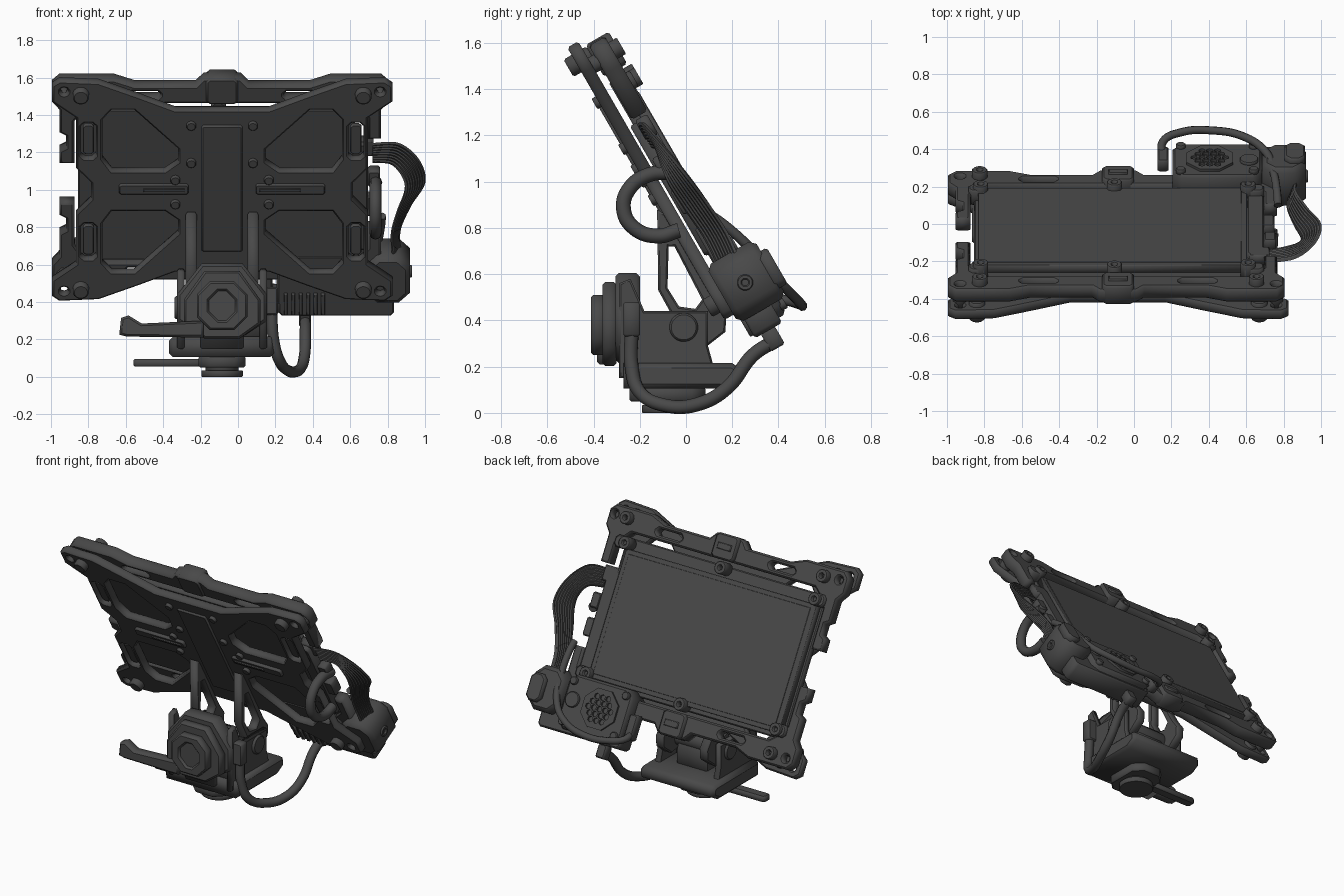
import bpy, math
from mathutils import Matrix, Vector

if "Cube" in bpy.data.objects:
    bpy.data.objects.remove(bpy.data.objects["Cube"])

CX = -0.085                       # symmetry line of panel and base
mat = bpy.data.materials.new("dark grey")
mat.diffuse_color = (0.066, 0.066, 0.066, 1)
mat.use_nodes = True
mat.node_tree.nodes["Principled BSDF"].inputs["Base Color"].default_value = mat.diffuse_color


def frame(cx, cy, cz, o):
    m = Matrix((cx, cy, cz)).transposed().to_4x4()
    m.translation = o
    return m


# drawing planes: the tilted panel (height = minus depth), side (height = x), front (height = -y), floor
V = Vector((0, -0.5, 0.866025))
PANEL = frame((1, 0, 0), V, (0, -0.866025, -0.5), Vector((CX, 0, 0)) + V * 0.945)
SIDE = frame((0, 1, 0), (0, 0, 1), (1, 0, 0), (CX, 0, 0))
FRONT = frame((1, 0, 0), (0, 0, 1), (0, -1, 0), (CX, 0, 0))
FLOOR = frame((1, 0, 0), (0, 1, 0), (0, 0, 1), (CX, 0, 0))


def finish(name, ob):
    dg = bpy.context.evaluated_depsgraph_get()
    me = bpy.data.meshes.new_from_object(ob.evaluated_get(dg))
    new = bpy.data.objects.new(name, me)
    new.matrix_world = ob.matrix_world.copy()
    bpy.context.collection.objects.link(new)
    bpy.data.objects.remove(ob)
    me.materials.clear()
    me.materials.append(mat)
    return new


def plate(name, loops, lo, hi, M, bevel=0.008):
    """Outline with holes, extruded from lo to hi in the given plane."""
    lo, hi = sorted((lo, hi))
    cu = bpy.data.curves.new(name, 'CURVE')
    cu.dimensions, cu.fill_mode = '2D', 'BOTH'
    cu.extrude = (hi - lo) / 2 - bevel
    cu.bevel_depth, cu.bevel_resolution, cu.offset = bevel, 0, -bevel
    for pts in loops:
        s = cu.splines.new('POLY')
        s.points.add(len(pts) - 1)
        for p, q in zip(s.points, pts):
            p.co = (q[0], q[1], 0, 1)
        s.use_cyclic_u = True
    ob = bpy.data.objects.new(name, cu)
    ob.matrix_world = M @ Matrix.Translation((0, 0, (lo + hi) / 2))
    bpy.context.collection.objects.link(ob)
    bpy.context.view_layer.update()
    return finish(name, ob)


def tube(name, pts, r):
    cu = bpy.data.curves.new(name, 'CURVE')
    cu.dimensions, cu.bevel_depth, cu.bevel_resolution = '3D', r, 2
    cu.use_fill_caps, cu.resolution_u = True, 8
    s = cu.splines.new('BEZIER')
    s.bezier_points.add(len(pts) - 1)
    for b, p in zip(s.bezier_points, pts):
        b.co = p
        b.handle_left_type = b.handle_right_type = 'AUTO'
    ob = bpy.data.objects.new(name, cu)
    bpy.context.collection.objects.link(ob)
    bpy.context.view_layer.update()
    ob = finish(name, ob)
    for p in ob.data.polygons:
        p.use_smooth = len(p.vertices) == 4
    return ob


def rect(x0, x1, y0, y1, c=0.0):
    if not c:
        return [(x0, y0), (x1, y0), (x1, y1), (x0, y1)]
    return [(x0 + c, y0), (x1 - c, y0), (x1, y0 + c), (x1, y1 - c),
            (x1 - c, y1), (x0 + c, y1), (x0, y1 - c), (x0, y0 + c)]


def circle(x, y, r, n=16):
    return [(x + r * math.cos(6.28319 * (i + .5) / n), y + r * math.sin(6.28319 * (i + .5) / n)) for i in range(n)]


def mir(q):
    return q + [(-x, y) for x, y in reversed(q)]


def flip(q):
    return [(x, -y) for x, y in reversed(q)]


# front X-shaped plate with four windows and four small side slots
top = mir([(-.70, .05), (-.78, .14), (-.78, .45), (-.91, .55), (-.91, .65), (-.87, .68),
           (-.66, .67), (-.45, .585), (-.25, .5)])
win = [(-.64, .2), (-.64, .44), (-.59, .50), (-.47, .50), (-.235, .26), (-.235, .18), (-.305, .125), (-.59, .125)]
holes = [circle(-.845, .615, .022, 10), win, rect(-.755, -.675, .2, .42, .02)]
holes += [[(-x, y) for x, y in h] for h in holes]
holes += [flip(h) for h in holes]
plate("cross_plate", [top + flip(top)] + holes, -.40, -.345, PANEL, .01)
plate("cross_plate_centre_rail", [rect(-.11, .11, -.37, .41, .01)], -.36, -.334, PANEL)
for sx in (-1, 1):
    a, b = sorted((sx * .55, sx * .18))
    plate("cross_plate_slider", [rect(a, b, -.01, .05, .01)], -.36, -.325, PANEL, .005)
    a, b = sorted((sx * .42, sx * .2))
    plate("slider_pin", [rect(a, b, .01, .03)], -.36, -.318, PANEL, .003)
    for sy in (-1, 1):
        plate("corner_knob", [circle(sx * .755, sy * .6, .044, 16)], -.42, -.305, PANEL)
        plate("corner_spacer", [circle(sx * .845, sy * .56, .04, 8)], -.46, -.37, PANEL, .004)
        plate("side_pad", [rect(sx * .715 - .03, sx * .715 + .03, sy * .31 - .09, sy * .31 + .09, .015)],
              -.39, -.36, PANEL, .004)
        plate("cross_plate_screw", [circle(sx * .25, sy * .075, .026, 10)], -.36, -.325, PANEL, .004)
    for w in (.41, .18, -.48):
        plate("cross_plate_screw", [circle(sx * .165, w, .026, 10)], -.36, -.325, PANEL, .004)

# screen with its carrier board
plate("screen_board", [rect(-.77, .71, -.47, .46, .03)], -.47, -.425, PANEL)
plate("screen", [rect(-.75, .69, -.44, .39)], -.515, -.46, PANEL, .004)
plate("screen_glass", [rect(-.71, .66, -.41, .36)], -.518, -.51, PANEL, .002)

# rear frame: top and bottom halves with hooks at the sides
arm = [(-.79, .12), (-.87, .12), (-.87, .2), (-.835, .22), (-.835, .29), (-.87, .31), (-.87, .45), (-.91, .5),
       (-.91, .6), (-.87, .64), (-.58, .64), (-.47, .60), (-.14, .60), (-.1, .645)]
inner = [(-.69, .49), (-.75, .44), (-.79, .38)]
right = [(.1, .645), (.14, .60), (.47, .60), (.58, .64), (.85, .64), (.89, .6), (.89, .5), (.85, .45),
         (.85, .27), (.78, .27), (.78, .40), (.69, .49)]
half = arm + right + inner
slots = [rect(-.52, -.33, .525, .565, .015), rect(.33, .52, .525, .565, .015)]
eyes = [circle(-.845, .575, .022, 10), circle(.845, .575, .022, 10)]
plate("rear_frame_top", [half] + slots + eyes, -.51, -.43, PANEL, .012)
plate("rear_frame_bottom", [flip(half)] + [flip(s) for s in slots + eyes], -.51, -.43, PANEL, .012)
for s in (-1, 1):
    w = s * .57
    plate("frame_clip", [rect(-.085, .085, w - .08, w + .08, .02)], -.535, -.42, PANEL, .01)
    plate("frame_clip_ridge", [rect(-.05, .05, w - .02, w + .02)], -.545, -.5, PANEL, .004)
    for x, y in ((-.735, s * .42), (.695, s * .42), (-.02, s * .44), (-.74, s * .57), (.74, s * .57)):
        plate("frame_screw", [circle(x, y, .042, 12), circle(x, y, .016, 6)], -.552, -.46, PANEL, .004)
    plate("screen_holder", [rect(-.80, -.70, s * .42 - .04, s * .42 + .04, .02)], -.53, -.44, PANEL)
    plate("screen_holder", [rect(.66, .78, s * .42 - .04, s * .42 + .04, .02)], -.53, -.44, PANEL)
plate("side_strip", [rect(.69, .78, -.40, .25, .02)], -.50, -.41, PANEL)
plate("side_socket", [rect(.78, .845, -.02, .08, .01)], -.49, -.42, PANEL)
plate("side_socket", [rect(.77, .835, -.2, -.08, .01)], -.49, -.42, PANEL)
plate("ribbon_socket", [rect(.70, .81, .16, .26)], -.50, -.44, PANEL)

# electronics box with fan at the lower right
plate("fan_box", [rect(.29, .77, -.79, -.44, .05)], -.59, -.42, PANEL, .015)
plate("fan_box_lower", [rect(.30, .92, -.815, -.66, .02)], -.555, -.42, PANEL, .01)
plate("fan_box_end", [rect(.77, 1.005, -.725, -.44, .06)], -.63, -.39, PANEL, .025)
plate("fan_box_cap", [rect(.89, 1.0, -.68, -.5, .03)], -.66, -.6, PANEL, .01)
plate("end_knob", [circle(.504, .564, .035, 16), circle(.504, .564, .015, 8)], .97, 1.015,
      SIDE @ Matrix.Translation((-.248, 0, 0)), .004)
hexes = [circle(.49 + .042 * (i + .5 * (j % 2)), -.61 + .037 * j, .019, 6)
         for i in range(-3, 4) for j in range(-2, 3) if math.hypot(.042 * (i + .5 * (j % 2)), .037 * j) < .105]
plate("fan_grille", [circle(.49, -.61, .135, 8)] + hexes, -.605, -.585, PANEL, 0)
plate("box_dial", [circle(.70, -.60, .05, 16)], -.605, -.58, PANEL, .004)
for x in (.335, .725):
    for y in (-.745, -.485):
        plate("fan_box_screw", [circle(x, y, .026, 10)], -.61, -.58, PANEL, .004)
for i in range(6):
    x = .33 + .04 * i
    plate("vent_rib", [rect(x, x + .02, -.80, -.67)], -.43, -.405, PANEL, .003)

# hinge arms between panel and base
arm_out = [(-.125, .88), (-.12, .53), (-.065, .43), (-.05, .3), (.08, .28), (.17, .35), (.175, .42), (.13, .48), (-.09, .86)]
arm_hole = [(-.075, .72), (-.08, .54), (-.03, .46), (.04, .45), (.07, .49), (-.05, .72)]
for a, b in ((-.195, -.135), (.135, .195)):
    plate("hinge_arm", [arm_out, arm_hole], a, b, SIDE)
plate("hinge_axle", [circle(-.01, .37, .062, 24)], -.255, .255, SIDE)

# base body
plate("base_slab", [[(-.27, .105), (.16, .105), (.23, .145), (.23, .195), (.20, .215), (-.27, .215)]],
      -.283, .277, SIDE, .02)
cheek = [(-.29, .15), (-.29, .56), (-.24, .58), (-.18, .44), (.095, .44), (.095, .29), (.12, .2), (.12, .15)]
for a, b in ((-.24, -.2), (.2, .24)):
    plate("base_cheek", [cheek], a, b, SIDE)
plate("base_core", [[(-.29, .15), (-.29, .6), (-.245, .6), (-.18, .43), (.02, .43), (.06, .3), (.06, .15)]],
      -.115, .115, SIDE)
plate("base_core_back", [rect(-.26, -.06, .15, .42)], -.22, .22, SIDE)
octagon = [(-.11, .215), (.11, .215), (.24, .30), (.24, .44), (.11, .605), (-.11, .605), (-.24, .44), (-.24, .30)]
plate("front_shield", [octagon], .20, .305, FRONT, .015)
plate("front_disc", [[(x * .85, .385 + (y - .41) * .93) for x, y in octagon]], .30, .362, FRONT, .012)
plate("front_cap", [rect(-.135, .135, .25, .51, .07), rect(-.07, .07, .30, .46, .05)], .35, .41, FRONT, .01)
plate("front_cap_face", [rect(-.08, .08, .29, .47, .05)], .35, .395, FRONT, .004)
plate("clamp_lever", [[(-.55, .225), (-.54, .315), (-.5, .328), (-.43, .285), (-.1, .30), (-.1, .21), (-.51, .215)]],
      .315, .385, FRONT, .012)

# foot and its lever
at = FLOOR @ Matrix.Translation((0, -.08, 0))
plate("foot_disc", [circle(0, 0, .112, 24)], 0, .035, at, .004)
plate("foot_neck", [circle(0, 0, .09, 16)], .02, .12, at, .004)
plate("foot_collar", [rect(-.125, .125, -.165, .165, .06)], .05, .11, at)
plate("foot_lever", [rect(-.475, -.05, -.035, .035, .015)], .055, .095, at)

# cables and plugs
tube("power_cable", [(.36, .38, .31), (.36, .29, .25), (.355, .18, .11), (.33, .06, .04), (.27, -.09, .032),
                     (.22, -.2, .09), (.19, -.235, .2), (.18, -.235, .36)], .03)
plate("cable_plug", [rect(.215, .30, .33, .48, .01)], .20, .27, FRONT)
plate("cable_plug_upper", [rect(.41, .475, -.90, -.81, .01)], -.52, -.45, PANEL)
tube("fan_cable", [(.15, .36, .50), (.155, .44, .485), (.25, .49, .47), (.42, .50, .465), (.58, .47, .50),
                   (.70, .39, .58), (.745, .28, .71), (.765, .17, .81), (.77, .1, .86)], .022)
plate("fan_cable_plug", [rect(.21, .27, -.74, -.58, .01)], -.60, -.53, PANEL)
tube("loop_cable", [(.74, -.05, 1.04), (.735, -.16, 1.03), (.735, -.245, .97), (.735, -.27, .88), (.735, -.225, .80),
                    (.735, -.12, .765), (.735, -.03, .79)], .032)

# ribbed ribbon cable, interpolated between paired edge points
pairs = [((.72, -.14, 1.15), (.72, -.2, 1.25)), ((.82, -.12, 1.14), (.86, -.18, 1.25)),
         ((.88, -.10, 1.07), (.965, -.10, 1.16)), ((.89, -.07, .99), (.995, 0, 1.04)),
         ((.85, .0, .88), (.92, .09, .92)), ((.82, .08, .76), (.86, .18, .78)), ((.83, .15, .62), (.87, .24, .64))]
pairs = [(Vector(a), Vector(b)) for a, b in pairs]


def spline(p0, p1, p2, p3, t):
    return .5 * (2 * p1 + (p2 - p0) * t + (2 * p0 - 5 * p1 + 4 * p2 - p3) * t * t + (3 * p1 - p0 - 3 * p2 + p3) * t ** 3)


rows, COLS, n = [], 17, len(pairs)
for k in range((n - 1) * 6 + 1):
    i, t = min(k // 6, n - 2), k / 6 - min(k // 6, n - 2)
    q = [pairs[min(max(i + d, 0), n - 1)] for d in (-1, 0, 1, 2)]
    rows.append([spline(*[p[e] for p in q], t) for e in (0, 1)])
verts, faces = [], []
for k, (a, b) in enumerate(rows):
    along = rows[min(k + 1, len(rows) - 1)][0] - rows[max(k - 1, 0)][0]
    nor = along.cross(b - a).normalized()
    verts += [a.lerp(b, c / (COLS - 1)) + nor * (.005 if c % 2 else 0) for c in range(COLS)]
for k in range(len(rows) - 1):
    for c in range(COLS - 1):
        i = k * COLS + c
        faces.append((i, i + 1, i + COLS + 1, i + COLS))
me = bpy.data.meshes.new("ribbon_cable")
me.from_pydata(verts, [], faces)
me.materials.append(mat)
ribbon = bpy.data.objects.new("ribbon_cable", me)
bpy.context.collection.objects.link(ribbon)
mod = ribbon.modifiers.new("thickness", 'SOLIDIFY')
mod.thickness, mod.offset = .014, 0
